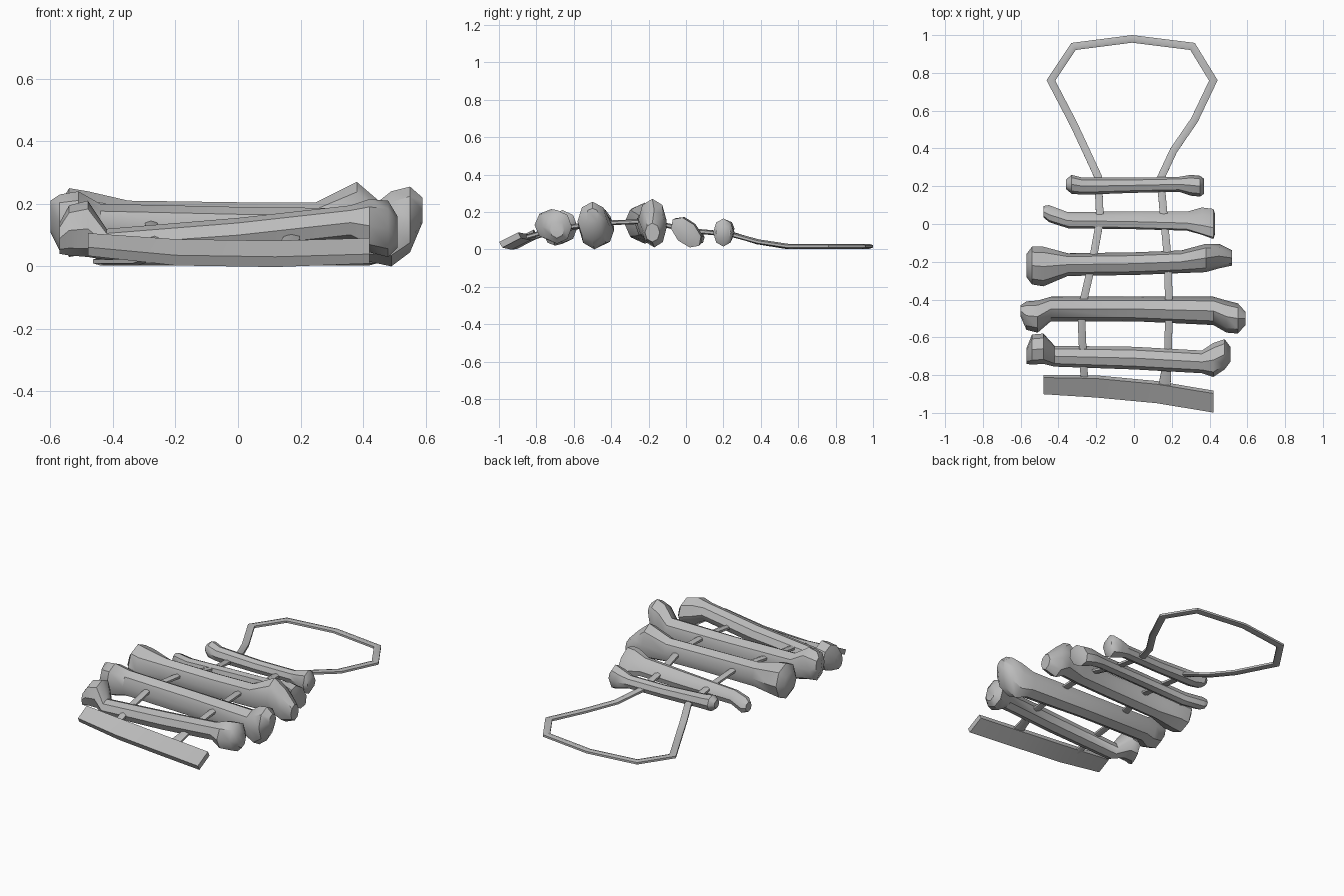
import bpy
import bmesh
from math import cos, sin, pi, radians
from mathutils import Vector

cube = bpy.data.objects.get("Cube")
if cube:
    bpy.data.objects.remove(cube, do_unlink=True)

grey = bpy.data.materials.new("plain_grey")
grey.use_nodes = True
colour = (0.5, 0.5, 0.5, 1)
grey.diffuse_color = colour
grey.node_tree.nodes["Principled BSDF"].inputs["Base Color"].default_value = colour


def loft(name, sections, sides=8, phase=0.0, sharp=40):
    """Skin a closed tube over sections of (centre, side vector, up vector)."""
    bm = bmesh.new()
    rings = []
    for centre, side, up in sections:
        ring = []
        for i in range(sides):
            a = phase + 2 * pi * i / sides
            ring.append(bm.verts.new(centre + side * cos(a) + up * sin(a)))
        rings.append(ring)
    for a, b in zip(rings, rings[1:]):
        for i in range(sides):
            j = (i + 1) % sides
            bm.faces.new((a[i], a[j], b[j], b[i]))
    bm.faces.new(rings[0])
    bm.faces.new(rings[-1])
    bmesh.ops.recalc_face_normals(bm, faces=bm.faces)
    mesh = bpy.data.meshes.new(name)
    bm.to_mesh(mesh)
    bm.free()
    mesh.materials.append(grey)
    obj = bpy.data.objects.new(name, mesh)
    bpy.context.collection.objects.link(obj)
    bpy.ops.object.select_all(action="DESELECT")
    obj.select_set(True)
    bpy.context.view_layer.objects.active = obj
    bpy.ops.object.shade_smooth_by_angle(angle=radians(sharp))
    return obj


def bone(name, table, tilt=0, **options):
    """Loft along x; rows are x, y, z, half depth, half height in hundredths."""
    t = radians(tilt)
    across = Vector((0, cos(t), sin(t)))
    upward = Vector((0, -sin(t), cos(t)))
    rows = [[v / 100 for v in row] for row in table]
    sections = [(Vector(r[:3]), across * r[3], upward * r[4]) for r in rows]
    return loft(name, sections, **options)


def cord(name, path, half_width, half_height):
    """Sweep a flattened tube along a path given in hundredths."""
    pts = [Vector(p) / 100 for p in path]
    sections = []
    for i, p in enumerate(pts):
        before = (p - pts[max(i - 1, 0)]).normalized()
        after = (pts[min(i + 1, len(pts) - 1)] - p).normalized()
        tangent = (before + after).normalized()
        side = Vector((-tangent.y, tangent.x, 0)).normalized()
        miter = 1 / max(tangent.dot(after or before), 0.6)
        up = tangent.cross(side)
        sections.append((p, side * half_width * miter, up * half_height))
    return loft(name, sections, sides=6, phase=pi / 6)


# Flat tilted slat at the front
bone("front_slat", [
    (-48, -85, 7, 7, 2.2), (-20, -86, 4.5, 8, 2.6),
    (12, -89, 4, 8, 2.6), (42, -94, 5, 8, 2.4),
], tilt=27, sides=4, phase=pi / 4)

# Bones, from front to back
bone("front_bone", [
    (-57, -70, 9, 4, 5), (-54, -66.5, 11.5, 8, 8), (-48, -66, 12, 8, 9),
    (-42, -70, 7, 5.5, 5), (0, -71, 10, 6, 5.5), (36, -73, 14, 6, 5.5),
    (42, -72, 13, 9, 8.5), (48, -69, 12, 8, 9), (51, -69, 11, 4, 5),
])
bone("large_bone", [
    (-60, -46, 16, 3, 5), (-57, -48.5, 14, 7.5, 9), (-51, -49, 14, 8.5, 10),
    (-44, -45, 12, 6.5, 8), (0, -45, 11, 6.5, 8), (42, -46, 10, 7.5, 8.5),
    (49, -49, 12, 8.5, 12), (55, -50, 15, 8, 10.5), (59, -50, 18, 3.5, 4),
])
bone("middle_bone", [
    (-57, -22, 14, 6, 6), (-54, -22, 14, 10, 11), (-48, -22.5, 14, 10.5, 10),
    (-35, -21.5, 13, 6, 8), (0, -21, 13, 6, 7.5), (25, -20, 13, 6, 7.5),
    (38, -18, 16, 7.5, 11), (45, -17, 11, 6.5, 10), (52, -18, 9, 4, 5),
])
bone("slim_bone", [
    (-48, 6.5, 7, 3, 3), (-45, 5.5, 7, 5, 4), (-35, 2, 8, 4.5, 4),
    (0, 2, 9, 5.5, 4), (28, 1.5, 10, 6, 4),
    (36, 1.5, 10, 9.5, 5), (42, 0, 9, 10, 6), (43, 0, 9, 6, 4),
], tilt=-45)
bone("back_bone", [
    (-36, 21, 11, 2.5, 2.5), (-33, 21, 11, 5, 5), (-27, 20, 10, 4.5, 4.5),
    (0, 20.5, 9, 4, 4), (24, 21, 9, 4, 4), (30, 20.5, 9, 5.5, 6),
    (35, 20, 9, 5.5, 7.5), (37, 20, 9, 4, 4),
])

# One cord running through the bones and around the neck loop
cord("neck_cord", [
    (-26, -86, 5), (-27, -70, 10), (-28, -46, 14), (-22, -20, 15),
    (-18, 2, 10), (-19, 25, 8), (-25, 38, 4), (-32, 53, 1.6), (-44, 76, 1.6),
    (-32, 94, 1.6), (-1, 98, 1.6), (31, 94, 1.6), (42, 76, 1.6),
    (32, 55, 1.6), (21, 39, 4), (14, 24, 8), (16, 2, 10), (18, -20, 15),
    (18.5, -46, 14), (18, -70, 11), (16, -87, 6),
], 0.023, 0.013)
